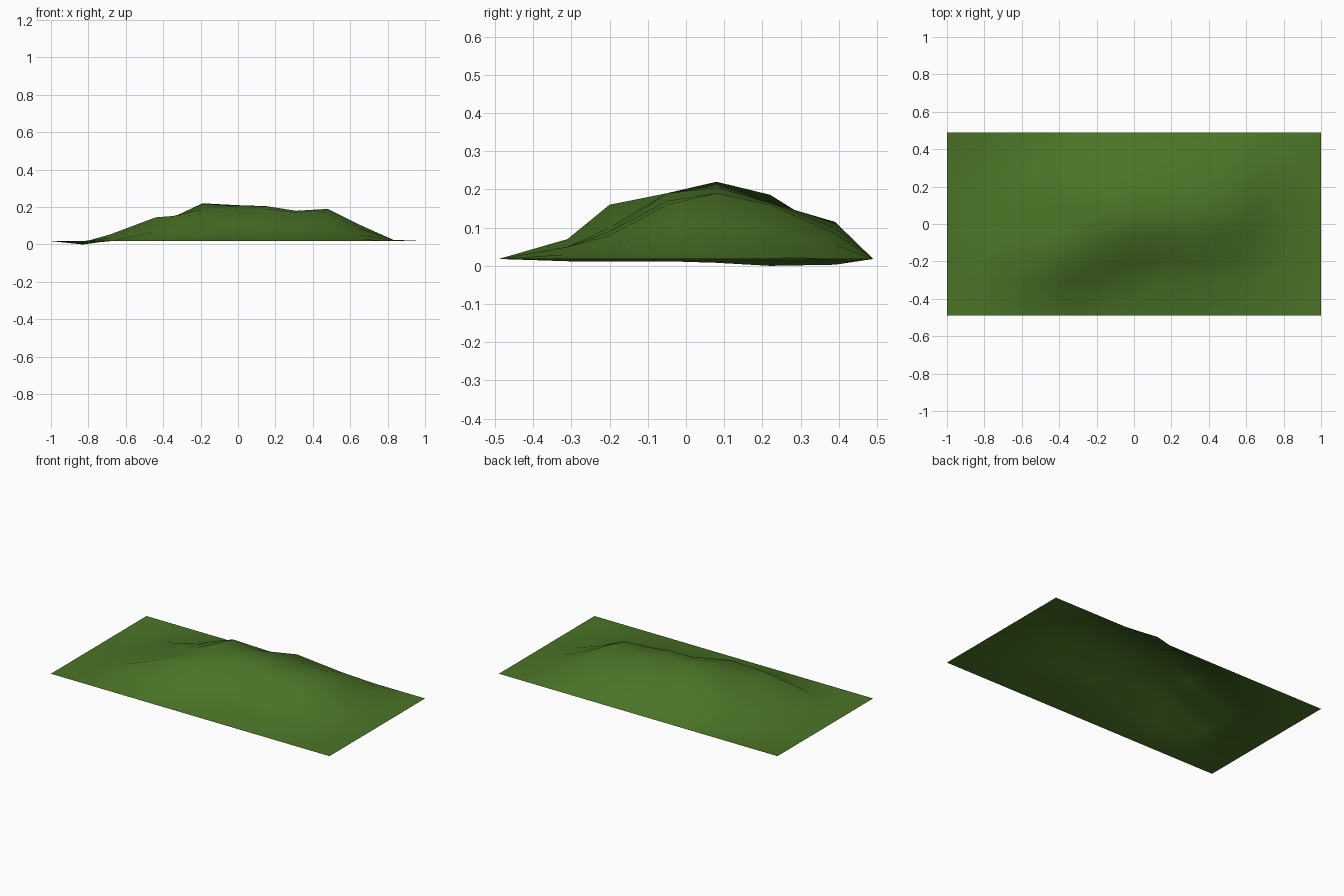
import bpy, bmesh

# Low hill: one open terrain sheet, flat rim, heights sampled on a coarse grid
EDGE = 0.018
XS = [-1, -.83, -.68, -.44, -.35, -.19, 0, .15, .31, .48, .64, .83, 1]
YS = [-.49, -.31, -.20, -.05, .08, .22, .39, .49]
INNER = [  # front row to back row
    [.012, .035, .070, .070, .050, .050, .050, .050, .050, .030, .018],
    [.012, .055, .145, .152, .160, .100, .090, .090, .080, .055, .020],
    [.012, .050, .120, .145, .190, .190, .190, .170, .160, .090, .025],
    [.008, .045, .110, .145, .220, .210, .205, .180, .190, .110, .025],
    [.000, .035, .090, .130, .186, .165, .165, .165, .160, .100, .025],
    [.003, .020, .030, .050, .070, .080, .115, .100, .085, .055, .020],
]


def height(i, j):
    if i in (0, len(XS) - 1) or j in (0, len(YS) - 1):
        return EDGE
    return INNER[j - 1][i - 1]


bm = bmesh.new()
grid = [[bm.verts.new((x, y, height(i, j))) for i, x in enumerate(XS)]
        for j, y in enumerate(YS)]
for j in range(len(YS) - 1):
    for i in range(len(XS) - 1):
        face = bm.faces.new((grid[j][i], grid[j][i + 1],
                             grid[j + 1][i + 1], grid[j + 1][i]))
        face.smooth = True

mesh = bpy.data.meshes.new("grassy_hill")
bm.to_mesh(mesh)
bm.free()

# Grass colour
grass = bpy.data.materials.new("grass_green")
grass.diffuse_color = (0.07, 0.175, 0.02, 1)
mesh.materials.append(grass)

hill = bpy.data.objects.new("grassy_hill", mesh)
bpy.context.collection.objects.link(hill)
